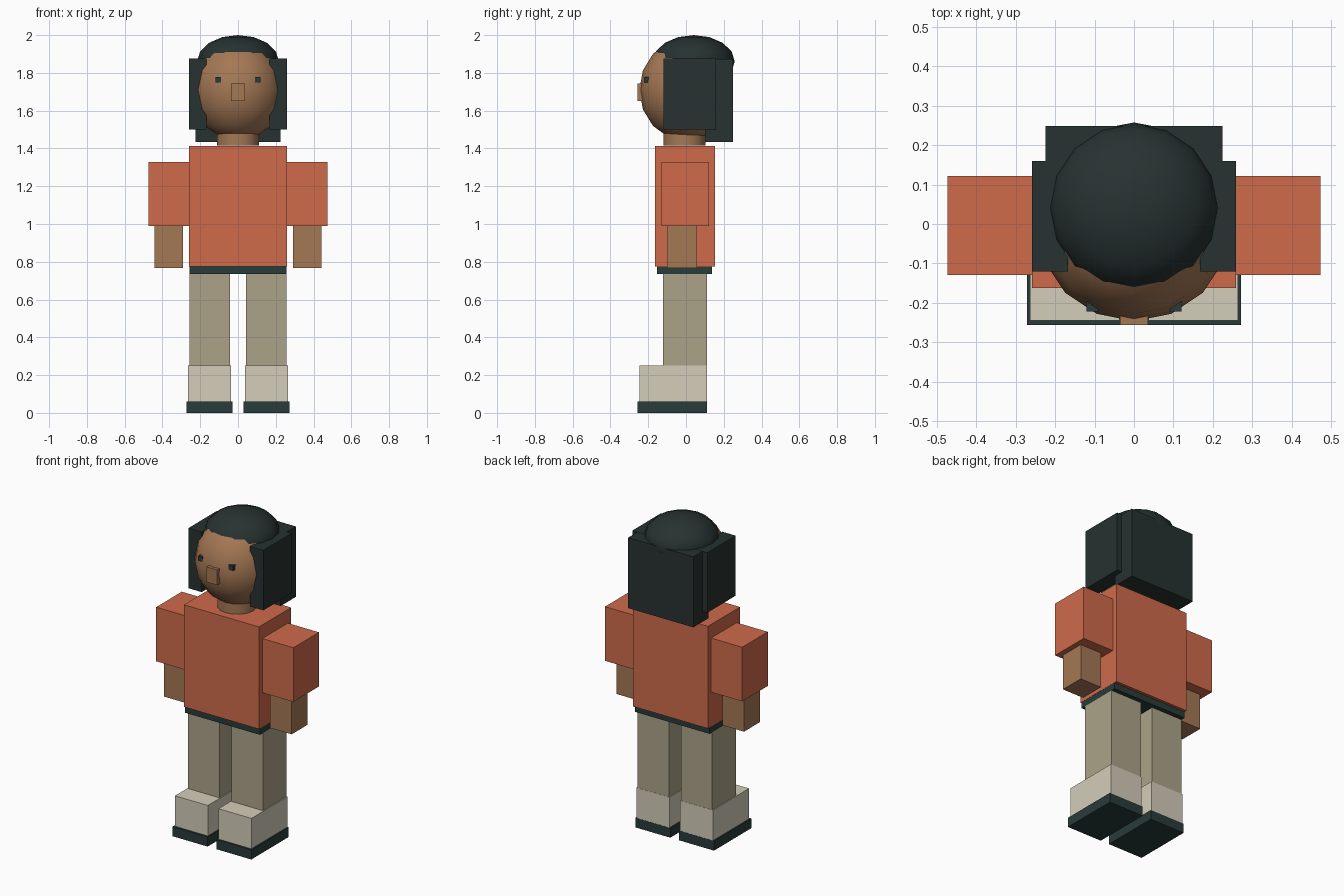
import bpy

if "Cube" in bpy.data.objects:
    bpy.data.objects.remove(bpy.data.objects["Cube"])


def material(name, rgb):
    m = bpy.data.materials.new(name)
    m.diffuse_color = (*rgb, 1)
    m.use_nodes = True
    m.node_tree.nodes["Principled BSDF"].inputs["Base Color"].default_value = m.diffuse_color
    return m


ORANGE = material("orange", (0.62, 0.145, 0.07))
KHAKI = material("khaki", (0.41, 0.37, 0.25))
CREAM = material("cream", (0.66, 0.61, 0.49))
DARK = material("dark_green", (0.022, 0.045, 0.042))
HAIR = material("hair", (0.02, 0.032, 0.03))
SKIN = material("skin", (0.376, 0.188, 0.09))


def finish(name, mat):
    ob = bpy.context.object
    ob.name = name
    ob.data.materials.append(mat)
    return ob


def box(name, x, y, z, mat):
    """Box from (min, max) ranges on each axis."""
    bpy.ops.mesh.primitive_cube_add(size=1, location=[sum(r) / 2 for r in (x, y, z)])
    ob = finish(name, mat)
    ob.scale = [r[1] - r[0] for r in (x, y, z)]
    bpy.ops.object.transform_apply(location=False, rotation=False, scale=True)
    return ob


def pair(name, x, y, z, mat):
    """Same box on both sides of the body."""
    box("right_" + name, (-x[1], -x[0]), y, z, mat)
    box("left_" + name, x, y, z, mat)


def ball(name, location, radii, mat):
    bpy.ops.mesh.primitive_uv_sphere_add(segments=16, ring_count=8, radius=1, location=location)
    ob = finish(name, mat)
    ob.scale = radii
    bpy.ops.object.transform_apply(location=False, rotation=False, scale=True)
    bpy.ops.object.shade_smooth()
    return ob


# Shoes and legs
pair("sole", (0.03, 0.272), (-0.257, 0.112), (0, 0.06), DARK)
pair("shoe", (0.037, 0.264), (-0.245, 0.111), (0.06, 0.25), CREAM)
pair("leg", (0.042, 0.258), (-0.123, 0.11), (0.25, 0.735), KHAKI)

# Torso and arms
box("belt", (-0.258, 0.258), (-0.153, 0.137), (0.735, 0.775), DARK)
box("torso", (-0.259, 0.259), (-0.163, 0.154), (0.775, 1.413), ORANGE)
pair("sleeve", (0.257, 0.474), (-0.13, 0.122), (0.99, 1.328), ORANGE)
pair("forearm", (0.292, 0.441), (-0.1, 0.057), (0.767, 0.99), SKIN)

# Neck and head
bpy.ops.mesh.primitive_cylinder_add(vertices=16, radius=0.112, depth=0.1, location=(0, -0.008, 1.465))
finish("neck", SKIN)
bpy.ops.object.shade_smooth_by_angle()
ball("head", (0, 0, 1.71), (0.247, 0.247, 0.27), SKIN)
pair("eye", (0.09, 0.12), (-0.222, -0.19), (1.748, 1.778), DARK)
box("nose", (-0.036, 0.036), (-0.257, -0.22), (1.65, 1.745), SKIN)

# Hair
ball("hair_cap", (0, 0.041, 1.86), (0.217, 0.217, 0.14), HAIR)
pair("hair_side", (0.167, 0.259), (-0.12, 0.16), (1.5, 1.875), HAIR)
box("hair_back", (-0.225, 0.225), (0.1, 0.249), (1.434, 1.874), HAIR)
